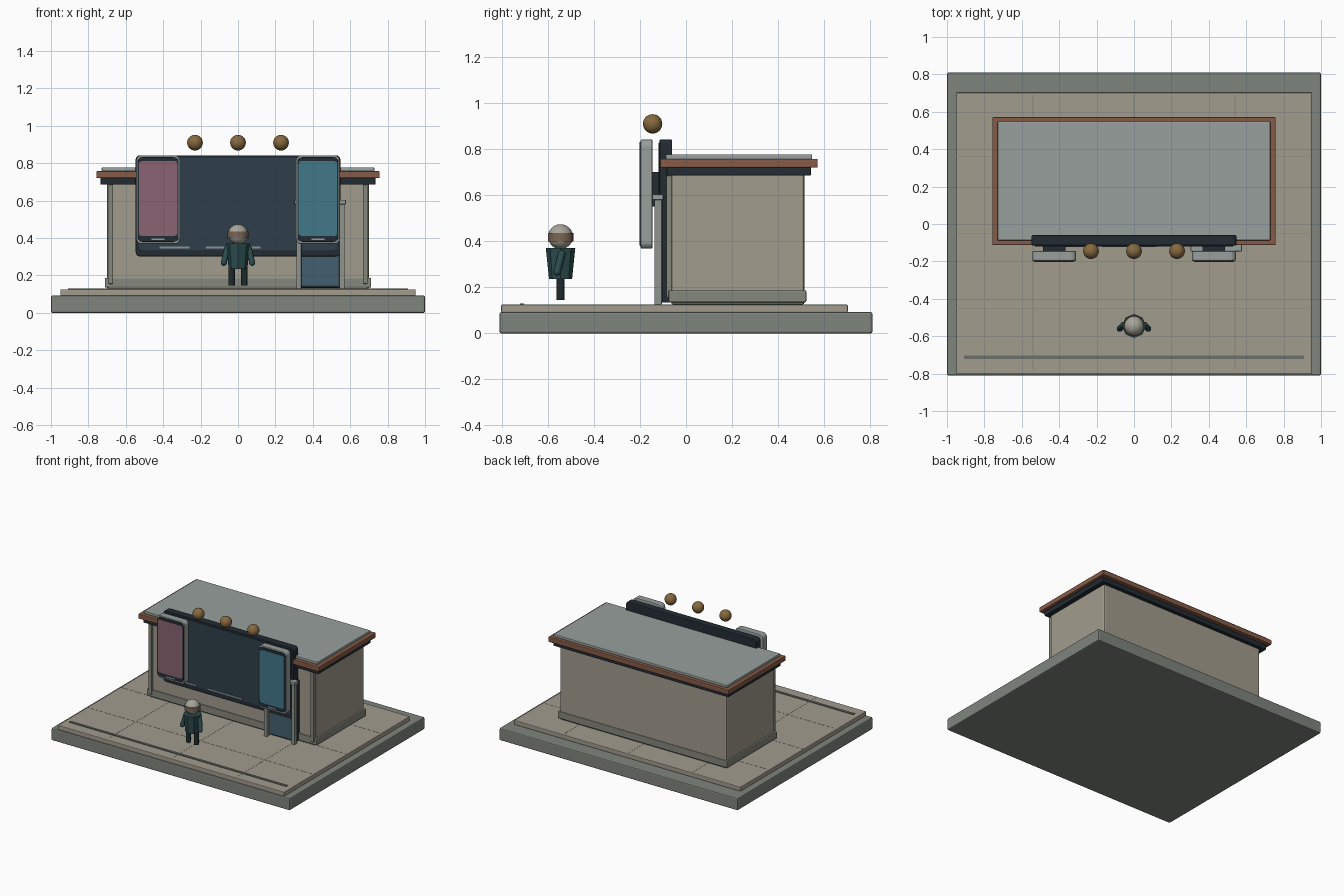
import bpy, bmesh, math
from mathutils import Vector

if "Cube" in bpy.data.objects:
    bpy.data.objects.remove(bpy.data.objects["Cube"])

mats = {}


def paint(obj, hexcol):
    if hexcol not in mats:
        m = bpy.data.materials.new("paint_" + hexcol)
        srgb = [int(hexcol[i:i + 2], 16) / 255 for i in (0, 2, 4)]
        m.diffuse_color = [((c + 0.055) / 1.055) ** 2.4 for c in srgb] + [1]
        m.use_nodes = True
        m.node_tree.nodes["Principled BSDF"].inputs["Base Color"].default_value = m.diffuse_color
        mats[hexcol] = m
    obj.data.materials.append(mats[hexcol])


def finish(bm, name, col, bevel=0.0):
    me = bpy.data.meshes.new(name)
    bm.to_mesh(me)
    bm.free()
    o = bpy.data.objects.new(name, me)
    bpy.context.collection.objects.link(o)
    paint(o, col)
    if bevel:
        b = o.modifiers.new("bevel", 'BEVEL')
        b.width, b.segments, b.limit_method = bevel, 2, 'ANGLE'
    return o


def box(name, x, y, z, col, bevel=0.0, corner=0.0):
    """Box from ranges; corner rounds the four edges running along y."""
    bm = bmesh.new()
    bmesh.ops.create_cube(bm, size=1)
    for v in bm.verts:
        v.co = Vector([r[0] + (c + 0.5) * (r[1] - r[0]) for r, c in zip((x, y, z), v.co)])
    if corner:
        edges = [e for e in bm.edges if abs(e.verts[0].co.y - e.verts[1].co.y) > 1e-5]
        bmesh.ops.bevel(bm, geom=edges, offset=corner, segments=5, profile=0.5, affect='EDGES')
    return finish(bm, name, col, bevel)


def smooth(o, angle=40):
    bpy.ops.object.select_all(action='DESELECT')
    o.select_set(True)
    bpy.context.view_layer.objects.active = o
    bpy.ops.object.shade_smooth_by_angle(angle=math.radians(angle))


def ball(name, p, r, col):
    bm = bmesh.new()
    bmesh.ops.create_uvsphere(bm, u_segments=24, v_segments=14, radius=r)
    bmesh.ops.translate(bm, verts=bm.verts, vec=p)
    smooth(finish(bm, name, col))


def rod(name, a, b, r1, r2, col, sides=10):
    a, b = Vector(a), Vector(b)
    bm = bmesh.new()
    bmesh.ops.create_cone(bm, cap_ends=True, segments=sides, radius1=r1, radius2=r2, depth=(b - a).length)
    bm.transform(Vector((0, 0, 1)).rotation_difference(b - a).to_matrix().to_4x4())
    bmesh.ops.translate(bm, verts=bm.verts, vec=(a + b) / 2)
    return finish(bm, name, col)


STONE, TAN, DARK, GREY = "7F857D", "A29C8D", "222C33", "98A09D"

# Ground slab, paving and its joints
box("ground_slab", (-1, 1), (-0.81, 0.81), (0, 0.092), STONE, 0.008)
box("paving", (-0.95, 0.95), (-0.803, 0.703), (0.09, 0.125), TAN, 0.005)
for x in (-0.54, 0, 0.54):
    box("paving_joint_long", (x - 0.002, x + 0.002), (-0.78, 0.69), (0.124, 0.1258), "8A8578")
for y in (-0.45, -0.05, 0.36):
    box("paving_joint_cross", (-0.94, 0.94), (y - 0.002, y + 0.002), (0.124, 0.1258), "8A8578")
box("kerb_line", (-0.91, 0.91), (-0.722, -0.703), (0.124, 0.13), "6C706B")

# Building body
box("body", (-0.70, 0.70), (-0.065, 0.515), (0.124, 0.70), TAN, 0.012)
box("plinth", (-0.712, 0.712), (-0.075, 0.523), (0.135, 0.187), "85887D", 0.006)
for s in (-1, 1):
    xs = sorted((s * 0.667, s * 0.693))
    box("pilaster", xs, (-0.085, -0.06), (0.155, 0.685), "85887D", 0.004)

# Roof
box("roof_shadow_band", (-0.735, 0.735), (-0.085, 0.543), (0.685, 0.722), DARK, 0.005)
box("roof_trim", (-0.757, 0.757), (-0.113, 0.572), (0.72, 0.758), "865B47", 0.005)
box("roof_top", (-0.729, 0.729), (-0.088, 0.548), (0.757, 0.777), GREY, 0.004)

# Large display panel
box("display_frame", (-0.547, 0.547), (-0.115, -0.06), (0.302, 0.842), DARK, 0.005, 0.022)
box("display_face", (-0.53, 0.53), (-0.12, -0.11), (0.333, 0.828), "2F3E4A", 0.002, 0.012)
for x in ((-0.42, -0.26), (-0.17, 0.12)):
    box("display_strip", x, (-0.124, -0.118), (0.344, 0.354), "8C9290")

# Two upright slabs with coloured faces
for cx, col in ((-0.427, "8B6472"), (0.427, "42788A")):
    box("slab_case", (cx - 0.118, cx + 0.118), (-0.197, -0.145), (0.368, 0.842), GREY, 0.006, 0.03)
    box("slab_bezel", (cx - 0.11, cx + 0.11), (-0.201, -0.19), (0.38, 0.832), DARK, 0.002, 0.025)
    box("slab_face", (cx - 0.103, cx + 0.103), (-0.203, -0.195), (0.41, 0.812), col, 0.001, 0.016)
    box("slab_key", (cx - 0.035, cx + 0.035), (-0.203, -0.195), (0.39, 0.398), GREY)
    box("slab_bracket", (cx - 0.06, cx + 0.06), (-0.15, -0.11), (0.55, 0.70), DARK)

# Doorway
box("door_frame", (0.315, 0.56), (-0.105, -0.06), (0.134, 0.59), DARK, 0.003)
box("door_pane", (0.335, 0.538), (-0.111, -0.10), (0.145, 0.57), "44606E", 0.002)
for x in (0.326, 0.556):
    box("door_post", (x - 0.013, x + 0.013), (-0.137, -0.105), (0.125, 0.585), "8F958F", 0.003)
box("door_lintel", (0.303, 0.577), (-0.146, -0.098), (0.58, 0.604), GREY, 0.004)

# Row of lamps
for x in (-0.23, 0, 0.23):
    ball("lamp", (x, -0.145, 0.91), 0.042, "86693F")

# Standing figure
FY = -0.545
rod("figure_torso", (0, FY, 0.235), (0, FY, 0.37), 0.05, 0.064, "2C4C4E", 8)
ball("figure_head", (0, FY, 0.42), 0.054, "A8A498")
smooth(rod("figure_head_band", (0, FY, 0.40), (0, FY, 0.436), 0.0555, 0.0555, "7A6755", 24))
for s in (-1, 1):
    smooth(rod("figure_leg", (s * 0.034, FY, 0.145), (s * 0.034, FY, 0.24), 0.017, 0.017, "1E2B2E", 12))
    sh, hand = Vector((s * 0.058, FY + 0.005, 0.345)), Vector((s * 0.076, FY - 0.015, 0.267))
    smooth(rod("figure_arm", sh, hand, 0.016, 0.016, "2C4C4E", 12))
    ball("figure_shoulder", sh, 0.016, "2C4C4E")
    ball("figure_hand", hand, 0.016, "2C4C4E")
